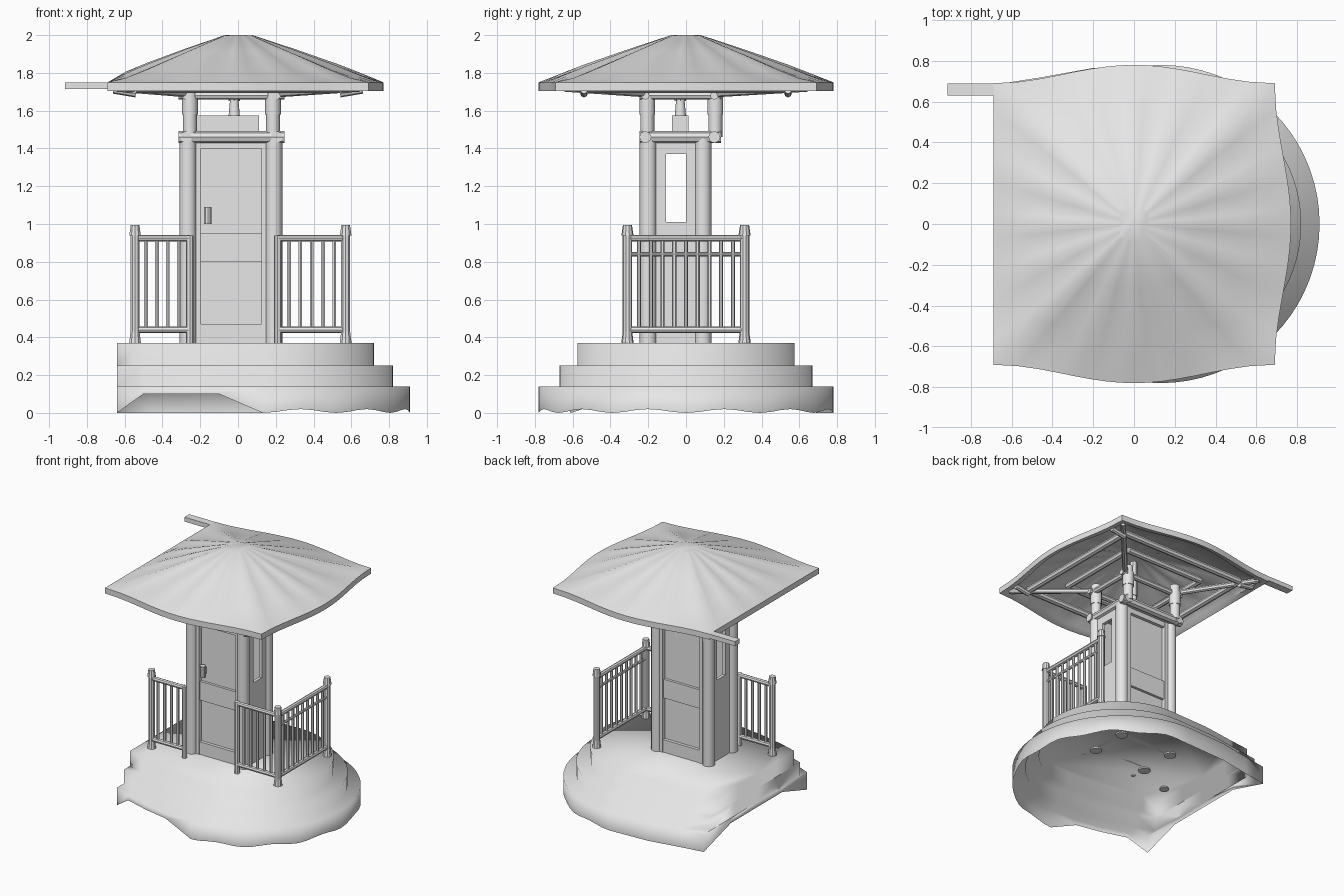
import bpy, bmesh, math
from mathutils import Vector

if "Cube" in bpy.data.objects:
    bpy.data.objects.remove(bpy.data.objects["Cube"])

grey = bpy.data.materials.new("plain_grey")
grey.diffuse_color = (0.8, 0.8, 0.8, 1)
grey.use_nodes = True
grey.node_tree.nodes["Principled BSDF"].inputs["Base Color"].default_value = grey.diffuse_color


def finish(name, bm, angle=35):
    bmesh.ops.recalc_face_normals(bm, faces=bm.faces)
    me = bpy.data.meshes.new(name)
    bm.to_mesh(me)
    bm.free()
    me.materials.append(grey)
    ob = bpy.data.objects.new(name, me)
    bpy.context.collection.objects.link(ob)
    bpy.ops.object.select_all(action='DESELECT')
    ob.select_set(True)
    bpy.context.view_layer.objects.active = ob
    bpy.ops.object.shade_smooth_by_angle(angle=math.radians(angle))
    return ob


def add_box(bm, x0, x1, y0, y1, z0, z1):
    vs = bmesh.ops.create_cube(bm, size=1)["verts"]
    for v in vs:
        v.co = Vector((x0 + (v.co.x + .5) * (x1 - x0),
                       y0 + (v.co.y + .5) * (y1 - y0),
                       z0 + (v.co.z + .5) * (z1 - z0)))


def add_rod(bm, a, b, r, n=8, r2=None):
    a, b = Vector(a), Vector(b)
    d = b - a
    vs = bmesh.ops.create_cone(bm, cap_ends=True, segments=n, radius1=r,
                               radius2=r2 or r, depth=d.length)["verts"]
    q = d.to_track_quat('Z', 'Y')
    for v in vs:
        v.co = q @ v.co + (a + b) / 2


def box(name, *dims):
    bm = bmesh.new()
    add_box(bm, *dims)
    return finish(name, bm)


def skin(bm, rings):
    for a, b in zip(rings, rings[1:]):
        n = len(a)
        for i in range(n):
            bm.faces.new((a[i], a[(i + 1) % n], b[(i + 1) % n], b[i]))


# stepped base: round on the right, cut flat on the left, open underneath
def base_outline(r, cx):
    k = r / .78
    pts = [(cx + r * math.cos(math.radians(t)), r * math.sin(math.radians(t)))
           for t in range(-90, 91, 5)]
    pts += [(-.2, .765 * k), (-.45, .72 * k), (-.64, .69 * k)]
    pts += [(-.64, .35 * k), (-.64, 0), (-.64, -.3 * k), (-.64, -.61 * k)]
    pts += [(-.5, -.67 * k), (-.3, -.73 * k), (-.1, -.77 * k)]
    return pts


bm = bmesh.new()
rings = []
steps = ((.78, .13, 0), (.78, .13, .14), (.67, .15, .14),
         (.67, .15, .25), (.575, .145, .25), (.575, .145, .37))
for r, cx, z in steps:
    ring = []
    for i, (x, y) in enumerate(base_outline(r, cx)):
        lift = 0
        if z == 0:
            if (y < -.62 and x < -.05) or (x < -.6 and abs(y) < .5):
                lift = .1                        # broken lip at the left
            elif x > 0:
                lift = .02 * (1 - math.cos(i * math.pi / 3)) / 2
        ring.append(bm.verts.new((x, y, z + lift)))
    rings.append(ring)
skin(bm, rings)
bm.faces.new(rings[-1])
finish("stepped_base", bm, 120)

# roof: cone over a square eave whose sides bow outward, with shallow folds
N = 64


def eave(i):
    t = 2 * math.pi * i / N
    c, s = math.cos(t), math.sin(t)
    m = max(abs(c), abs(s))
    u, v = c / m, s / m

    def bow(w):
        return (1 + math.cos(math.pi * w)) / 2
    x, y = u * .69, v * .69
    if abs(v) >= abs(u):
        y += math.copysign(.09 * bow(u), v)
    elif u > 0:
        x += .08 * bow(v)
    return max(x, -.70), y


bm = bmesh.new()
rings = []
profile = [(.10, 0, 0), (.4, 0, .006), (.7, 0, .008), (.86, 0, .004), (1, 0, 0), (1, .045, 0),
           (.94, .045, 0), (.92, .03, 0), (.7, .035, .008), (.4, .035, .006), (.10, .04, 0)]
for t, drop, fold in profile:
    ring = []
    for i in range(N):
        x, y = eave(i)
        r = math.hypot(x, y) * t
        cone = max(1.75, 2 - .357 * max(0, r - .08))
        line = 2 - .25 * (t - .1) / .9
        z = (cone + line) / 2 - drop + fold * math.cos(i * math.pi / 2)
        if t == 1:
            z = 1.75 - drop
        ring.append(bm.verts.new((x * t, y * t, z)))
    rings.append(ring)
skin(bm, rings)
bm.faces.new(rings[0])
bm.faces.new(rings[-1])
finish("roof", bm, 40)

box("loose_eave_plank", -.915, -.60, .63, .69, 1.715, 1.75)

# beams under the roof
bm = bmesh.new()
for h, z, r in ((.54, 1.72, .026), (.34, 1.74, .024)):
    for s in (-1, 1):
        add_rod(bm, (-h, s * h, z), (h, s * h, z), r)
        add_rod(bm, (s * h, -h, z), (s * h, h, z), r)
for sx in (-1, 1):
    for sy in (-1, 1):
        add_rod(bm, (sx * .23 - .03, sy * .17 - .03, 1.69), (sx * .64, sy * .64, 1.72), .02)
        add_rod(bm, (sx * .54, sy * .54, 1.69), (sx * .66, sy * .54, 1.71), .02)
finish("roof_beams", bm)

# tower posts, lower and upper
bm = bmesh.new()
for x in (-.265, .19):
    for y in (-.2, .09):
        add_rod(bm, (x, y, .36), (x, y, 1.46), .045, 12)
finish("tower_posts", bm)
bm = bmesh.new()
for x in (-.255, .185):
    for y in (-.205, .155):
        add_rod(bm, (x, y, 1.46), (x, y, 1.74), .037, 12)
        add_rod(bm, (x, y, 1.58), (x, y, 1.69), .042, 12)
finish("upper_posts", bm)

# ring beams around the tower
bm = bmesh.new()
for z, r in ((1.46, .032), (1.68, .022)):
    for y in (-.215, .15):
        add_rod(bm, (-.315, y, z), (.245, y, z), r)
    for x in (-.275, .205):
        add_rod(bm, (x, -.245, z), (x, .185, z), r)
finish("tower_ring_beams", bm)


# front and back panels, framed, with a thicker lower half
def panel(name, y, out):
    bm = bmesh.new()

    def slab(x0, x1, z0, z1, d):
        ya, yb = sorted((y, y + out * d))
        add_box(bm, x0, x1, ya, yb, z0, z1)
    slab(-.22, .15, .37, 1.44, .015)
    slab(-.225, -.195, .37, 1.44, .045)
    slab(.125, .155, .37, 1.44, .045)
    slab(-.195, .125, 1.40, 1.44, .04)
    slab(-.195, .125, .37, .47, .04)
    slab(-.195, .125, .80, .95, .035)
    return finish(name, bm)


panel("front_door", -.165, -1)
panel("back_panel", .07, 1)
bm = bmesh.new()
add_rod(bm, (-.16, -.215, 1.0), (-.16, -.215, 1.09), .022, 10)
add_box(bm, -.17, -.15, -.215, -.175, 1.02, 1.07)
finish("door_handle", bm)

# side walls with an open window
for name, x in (("right_window_wall", .185), ("left_window_wall", -.275)):
    bm = bmesh.new()
    add_box(bm, x, x + .025, -.16, .05, .37, 1.01)
    add_box(bm, x, x + .025, -.16, .05, 1.37, 1.44)
    add_box(bm, x, x + .025, -.16, -.105, 1.01, 1.37)
    add_box(bm, x, x + .025, 0, .05, 1.01, 1.37)
    finish(name, bm)

# ceiling with a narrow cross beam and spindle
box("tower_ceiling", -.24, .17, -.2, .13, 1.44, 1.485)
box("cross_beam", -.235, .11, -.075, .012, 1.48, 1.575)
bm = bmesh.new()
add_rod(bm, (-.02, -.03, 1.57), (-.02, -.03, 1.66), .03, 12, .022)
add_rod(bm, (-.02, -.03, 1.65), (-.02, -.03, 1.93), .03, 8)
finish("spindle", bm)


# railings
def railing(name, a, b, n, mid=False):
    bm = bmesh.new()
    a, b = Vector((*a, 0)), Vector((*b, 0))

    def at(t, z):
        p = a.lerp(b, t)
        return (p.x, p.y, z)
    for z, r in ((.925, .018), (.44, .018)) + (((.84, .011),) if mid else ()):
        add_rod(bm, at(0, z), at(1, z), r)
    for i in range(1, n + 1):
        t = i / (n + 1)
        add_rod(bm, at(t, .44), at(t, .925), .011, 6)
    finish(name, bm)


railing("front_left_railing", (-.545, -.31), (-.255, -.31), 4)
railing("front_right_railing", (.21, -.31), (.57, -.31), 5)
railing("right_railing", (.57, -.31), (.57, .31), 9, True)

bm = bmesh.new()
for x, y in ((-.545, -.31), (.57, -.31), (.57, .31)):
    add_rod(bm, (x, y, .36), (x, y, .94), .025, 10)
    add_rod(bm, (x, y, .94), (x, y, .995), .032, 10, .024)
    add_rod(bm, (x, y, .36), (x, y, .43), .034, 10, .025)
for x in (-.255, .21):
    add_rod(bm, (x, -.31, .37), (x, -.31, .94), .02, 8)
finish("railing_posts", bm)
